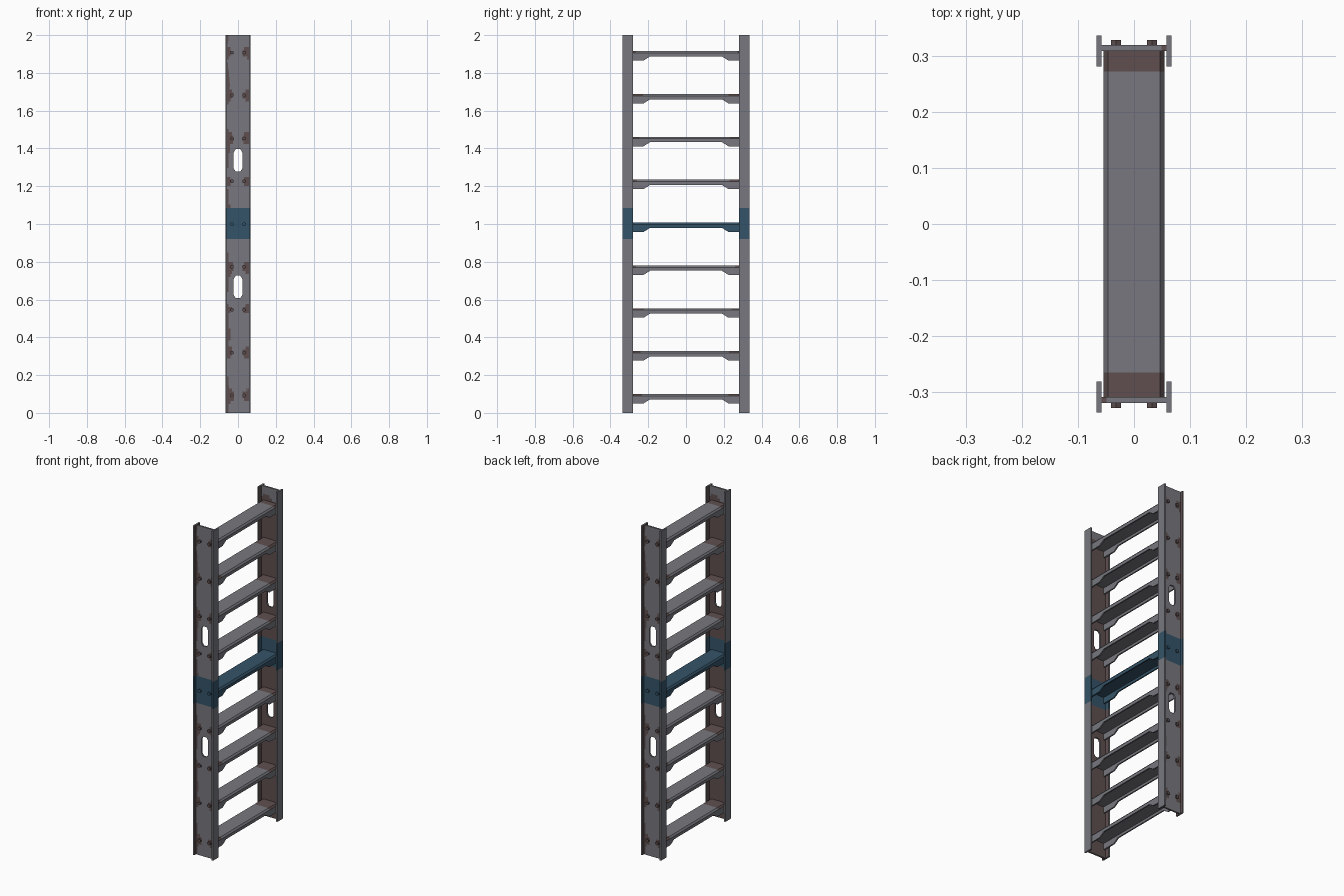
import bpy, bmesh, math, random
from mathutils import Vector, Matrix

if "Cube" in bpy.data.objects:
    bpy.data.objects.remove(bpy.data.objects["Cube"])

random.seed(4)


def material(name, rgb):
    m = bpy.data.materials.new(name)
    m.diffuse_color = (*rgb, 1)
    m.use_nodes = True
    m.node_tree.nodes["Principled BSDF"].inputs["Base Color"].default_value = m.diffuse_color
    return m


MATS = [material("steel grey", (0.185, 0.187, 0.21)),
        material("rust brown", (0.115, 0.078, 0.078)),
        material("painted blue", (0.035, 0.088, 0.14))]
GREY, RUST, BLUE = 0, 1, 2
RUNG_TOPS = [0.1 + i * 0.2269 for i in range(9)]
BAND = (0.92, 1.085)


def finish(name, bm, rule=None, fixed=GREY):
    bmesh.ops.recalc_face_normals(bm, faces=bm.faces)
    bm.normal_update()
    for f in bm.faces:
        f.material_index = rule(f.calc_center_median(), f.normal) if rule else fixed
    me = bpy.data.meshes.new(name)
    bm.to_mesh(me)
    bm.free()
    for m in MATS:
        me.materials.append(m)
    ob = bpy.data.objects.new(name, me)
    bpy.context.collection.objects.link(ob)
    return ob


def cut(bm, axis, values):
    n = Vector([float(i == axis) for i in range(3)])
    for v in values:
        bmesh.ops.bisect_plane(bm, geom=bm.verts[:] + bm.edges[:] + bm.faces[:],
                               plane_co=n * v, plane_no=n, dist=1e-6)


def box(bm, lo, hi):
    lo, hi = Vector(lo), Vector(hi)
    mat = Matrix.Translation((lo + hi) / 2) @ Matrix.Diagonal((*(hi - lo), 1))
    bmesh.ops.create_cube(bm, size=1, matrix=mat)


def in_band(z):
    return BAND[0] < z < BAND[1]


# rust spreads from the bolted joints and along one edge
def web_rule(c, n):
    if in_band(c.z):
        return BLUE
    if n.y > 0.5:
        return GREY if c.z > 1.94 + 0.02 * math.sin(c.x * 60) else RUST
    i = min(range(9), key=lambda k: abs(RUNG_TOPS[k] - 0.008 - c.z))
    d = (c.z - RUNG_TOPS[i] + 0.008) / (0.032 + 0.006 * math.sin(i * 2.3))
    blob = math.sqrt(max(0, 1 - d * d))
    left = -0.051 + 0.007 * math.sin(c.z * 19) + 0.022 * blob
    right = 0.060 - 0.036 * blob
    return RUST if c.x < left or c.x > right else GREY


def flange_rule(c, n):
    if in_band(c.z):
        return BLUE
    return RUST if n.x * c.x < -0.01 else GREY


# rail web with two chamfered slots
def web(name):
    bm = bmesh.new()
    loops = [[(-0.058, 0), (0.058, 0), (0.058, 2), (-0.058, 2)]]
    for z0, z1 in ((0.607, 0.727), (1.277, 1.397)):
        w, a, b = 0.023, 0.012, 0.018
        loops.append([(-a, z0), (a, z0), (w, z0 + b), (w, z1 - b),
                      (a, z1), (-a, z1), (-w, z1 - b), (-w, z0 + b)])
    edges = []
    for lp in loops:
        vs = [bm.verts.new((x, -0.319, z)) for x, z in lp]
        edges += [bm.edges.new((vs[i], vs[(i + 1) % len(vs)])) for i in range(len(vs))]
    bmesh.ops.triangle_fill(bm, edges=edges, use_beauty=True)
    geo = bmesh.ops.extrude_face_region(bm, geom=bm.faces[:])["geom"]
    bmesh.ops.translate(bm, vec=(0, 0.010, 0),
                        verts=[g for g in geo if isinstance(g, bmesh.types.BMVert)])
    cut(bm, 2, list(BAND) + [k * 0.016 for k in range(1, 125)])
    cut(bm, 0, [-0.0495 + k * 0.009 for k in range(12)])
    return finish(name, bm, web_rule)


# side flanges of the rail
def flanges(name):
    bm = bmesh.new()
    for s in (-1, 1):
        xs = sorted((s * 0.058, s * 0.067))
        box(bm, (xs[0], -0.336, 0), (xs[1], -0.281, 2))
    cut(bm, 2, BAND)
    return finish(name, bm, flange_rule)


# hexagonal bolt heads
def bolts(name):
    bm = bmesh.new()
    for top in RUNG_TOPS:
        for x in (-0.032, 0.032):
            mat = Matrix.Translation((x, -0.323, top - 0.008)) @ Matrix.Rotation(math.pi / 2, 4, 'X')
            bmesh.ops.create_cone(bm, cap_ends=True, segments=6, radius1=0.0105,
                                  radius2=0.0105, depth=0.010, matrix=mat)
    return finish(name, bm, lambda c, n: BLUE if in_band(c.z) else RUST)


# rung: chamfered channel, deeper at both ends
def rung(name, top, blue):
    bm = bmesh.new()
    rings = []
    for y, d in ((-0.31, 0.05), (-0.225, 0.05), (-0.19, 0.028),
                 (0.19, 0.028), (0.225, 0.05), (0.31, 0.05)):
        half = [(0.046, 0), (0.054, -0.010), (0.054, -d), (0.046, -d), (0.046, -0.013)]
        prof = half + [(-x, z) for x, z in reversed(half)]
        rings.append([bm.verts.new((x, y, top + z)) for x, z in prof])
    n = len(rings[0])
    for a, b in zip(rings, rings[1:]):
        for i in range(n):
            bm.faces.new((a[i], a[(i + 1) % n], b[(i + 1) % n], b[i]))
    bm.faces.new(rings[0])
    bm.faces.new(rings[-1])
    if blue:
        return finish(name, bm, fixed=BLUE)
    lo, hi = -0.265, 0.272
    if top < 1.9:
        lo, hi = -random.uniform(0.22, 0.27), random.uniform(0.22, 0.27)
    cut(bm, 1, (lo, hi))
    return finish(name, bm, lambda c, nn: RUST if nn.z > 0.5 and not lo < c.y < hi else GREY)


# front rail, and the same rail turned round for the back
for side, angle in (("front", 0), ("back", math.pi)):
    for ob in (web(side + "_rail_web"), flanges(side + "_rail_flanges"), bolts(side + "_rail_bolts")):
        ob.rotation_euler.z = angle

for i, t in enumerate(RUNG_TOPS):
    rung("rung_%d" % (i + 1), t, i == 4)
